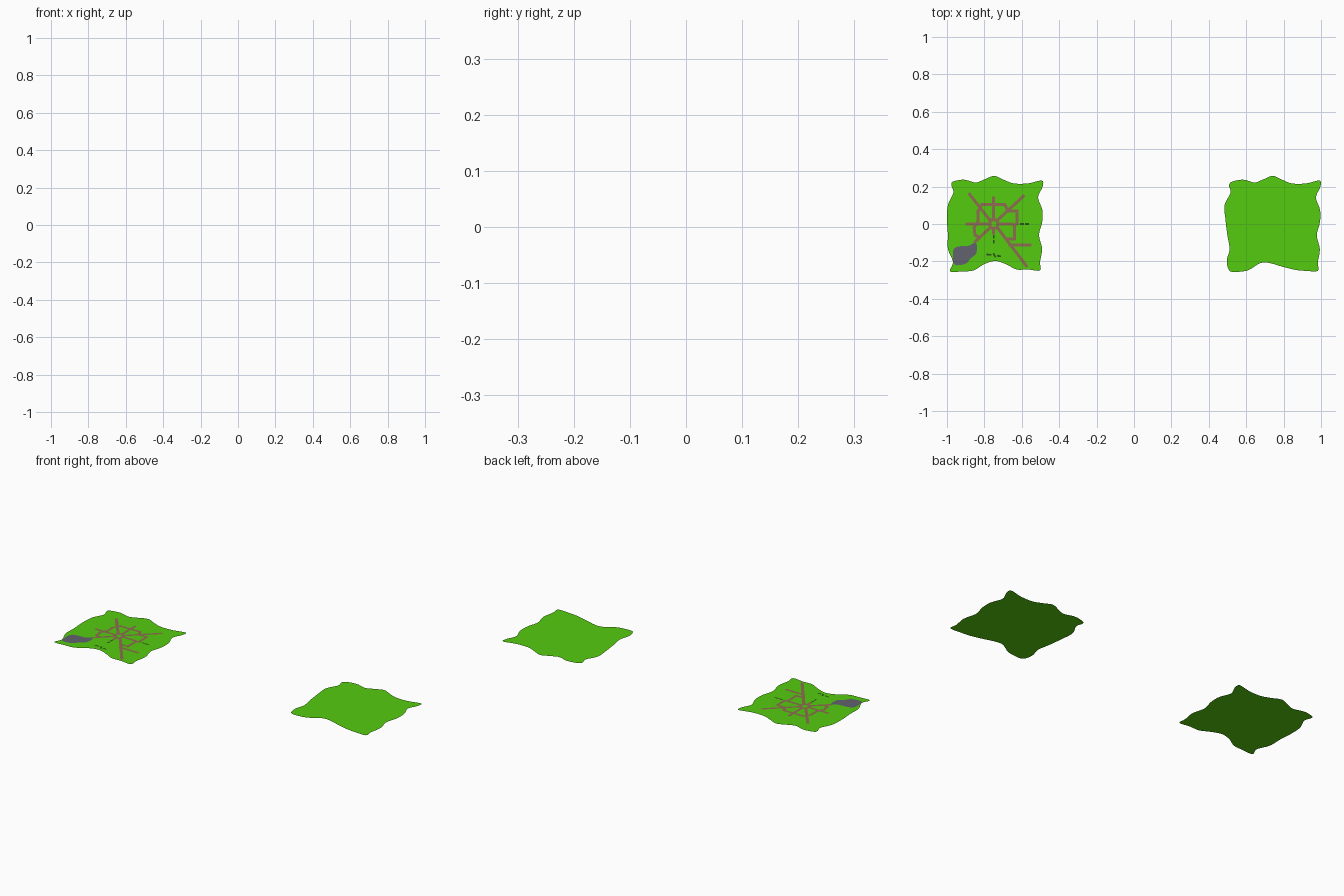
import bpy, bmesh
from mathutils import Vector

if "Cube" in bpy.data.objects:
    bpy.data.objects.remove(bpy.data.objects["Cube"])


def material(name, rgb):
    m = bpy.data.materials.new(name)
    m.diffuse_color = (*rgb, 1)
    m.use_nodes = True
    m.node_tree.nodes["Principled BSDF"].inputs["Base Color"].default_value = m.diffuse_color
    return m


GRASS = material("grass", (0.09, 0.60, 0.005))
DIRT = material("dirt", (0.27, 0.155, 0.08))
WATER = material("grey_water", (0.122, 0.122, 0.162))
DARK = material("dark_green", (0.02, 0.10, 0.005))


def smooth_loop(pts, steps=5):
    """Closed Catmull-Rom curve through the points."""
    p = [Vector(q) for q in pts]
    n, out = len(p), []
    for i in range(n):
        a, b, c, d = p[i - 1], p[i], p[(i + 1) % n], p[(i + 2) % n]
        for k in range(steps):
            t = k / steps
            out.append(0.5 * (2 * b + (c - a) * t + (2 * a - 5 * b + 4 * c - d) * t * t
                              + (3 * b - a - 3 * c + d) * t ** 3))
    return out


def fit(pts, x0, x1, y0, y1):
    """Stretch a loop to exact bounds."""
    xs, ys = [p.x for p in pts], [p.y for p in pts]
    return [Vector((x0 + (p.x - min(xs)) / (max(xs) - min(xs)) * (x1 - x0),
                    y0 + (p.y - min(ys)) / (max(ys) - min(ys)) * (y1 - y0))) for p in pts]


def flat_object(name, polys, z, mat):
    """Flat upward-facing sheet made of one or more outlines."""
    bm = bmesh.new()
    for poly in polys:
        f = bm.faces.new([bm.verts.new((p[0], p[1], z)) for p in poly])
        f.normal_update()
        if f.normal.z < 0:
            f.normal_flip()
    bmesh.ops.triangulate(bm, faces=bm.faces[:])
    me = bpy.data.meshes.new(name)
    bm.to_mesh(me)
    bm.free()
    me.materials.append(mat)
    ob = bpy.data.objects.new(name, me)
    bpy.context.collection.objects.link(ob)
    return ob


def strip(a, b, w=0.016):
    """Rectangle along a segment, slightly extended so joints close."""
    a, b = Vector(a), Vector(b)
    d = (b - a).normalized()
    s = Vector((-d.y, d.x)) * w / 2
    a, b = a - d * w * 0.4, b + d * w * 0.4
    return [a + s, a - s, b - s, b + s]


def path(pts):
    return [strip(a, b) for a, b in zip(pts, pts[1:])]


# wavy edges of the two ground sheets, relative to each sheet's centre
top = [(-.22, .23), (-.16, .24), (-.10, .225), (-.055, .24), (0, .26), (.05, .24),
       (.105, .22), (.18, .22), (.255, .235), (.258, .20), (.235, .145), (.257, .08),
       (.257, .015), (.24, -.055), (.256, -.13), (.245, -.20), (.245, -.245)]
village_edge = top + [(.18, -.24), (.12, -.24), (.07, -.215), (.01, -.195), (-.05, -.21),
                      (-.11, -.245), (-.17, -.25), (-.235, -.25), (-.22, -.20), (-.247, -.13),
                      (-.247, -.055), (-.252, .025), (-.247, .105), (-.218, .17), (-.228, .21)]
plain_edge = top + [(.18, -.245), (.125, -.24), (.06, -.225), (-.05, -.20), (-.13, -.24),
                    (-.185, -.25), (-.235, -.245), (-.25, -.19), (-.235, -.13),
                    (-.247, -.055), (-.257, .025), (-.262, .105), (-.23, .17), (-.238, .21)]

Z = 0.010
flat_object("village_ground", [fit(smooth_loop(village_edge), -1, -.485, -.257, .257)], Z, GRASS)
flat_object("plain_ground", [fit(smooth_loop(plain_edge), .483, 1, -.257, .257)], 0.003, GRASS)

# dirt paths: central square, spokes, broken ring and a side lane
q = .021
C = Vector((-.75, 0))
lines = [
    [(-q, q), (q, q), (q, -q), (-q, -q), (-q, q)],
    [(-q, q), (-.13, .16)], [(q, q), (.16, .15)],
    [(-q, 0), (-.145, 0)], [(q, 0), (.10, 0)], [(0, q), (0, .14)], [(0, -q), (0, -.05)],
    [(-q, -q), (-.10, -.095)], [(q, -q), (.175, -.225)],
    [(-.10, -.06), (-.105, -.02), (-.085, .015), (-.085, .065), (-.065, .103),
     (.06, .103), (.075, .07), (.125, .07), (.125, .005), (.11, -.01), (.11, -.08), (.07, -.08)],
    [(-.10, -.06), (-.075, -.07)],
    [(.085, -.112), (.195, -.112)],
]
flat_object("dirt_paths", [[p + C for p in s] for l in lines for s in path(l)], Z + .0006, DIRT)

# pond in the front left corner
pond = [(-.965, -.135), (-.92, -.118), (-.88, -.115), (-.845, -.098), (-.842, -.155),
        (-.875, -.185), (-.90, -.212), (-.96, -.215)]
flat_object("pond", [smooth_loop(pond, 4)], Z + .0004, WATER)

# worn dark patches along the fading paths
marks = [((-.75, y), (-.75, y - .012)) for y in (-.062, -.088)]
marks += [((x, 0), (x + .014, 0)) for x in (-.635, -.605, -.58)]
marks += [((-.785, -.163), (-.765, -.165)), ((-.75, -.16), (-.742, -.175)), ((-.73, -.17), (-.715, -.172))]
flat_object("worn_patches", [strip(a, b, .009) for a, b in marks], Z + .0005, DARK)
